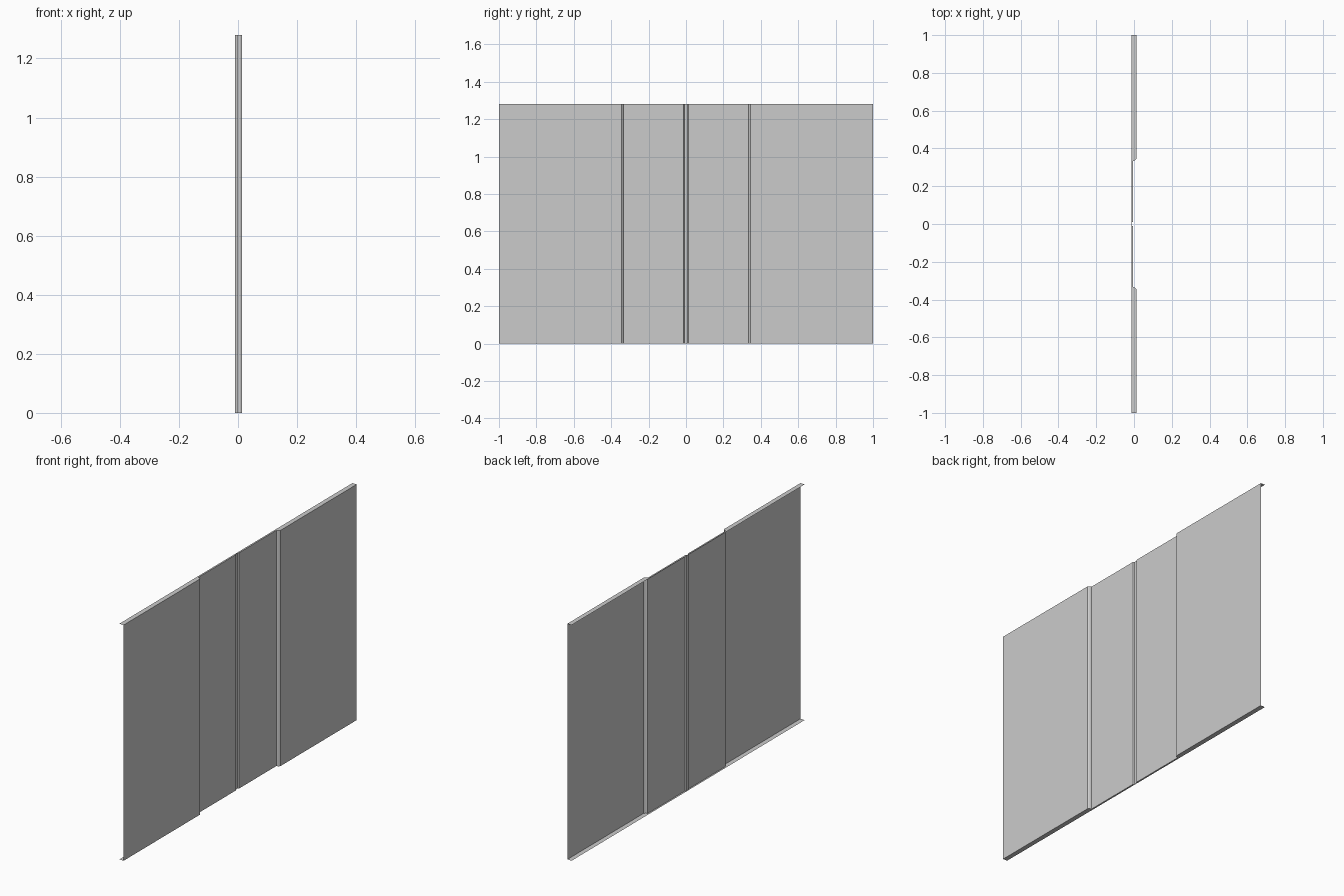
import bpy, bmesh

if "Cube" in bpy.data.objects:
    bpy.data.objects.remove(bpy.data.objects["Cube"])

HEIGHT = 1.28
BACK = -0.013

# Half profile as (x, y): outer panel, bevelled step, recessed panel, centre groove
half = [(0.013, 1.0), (0.013, 0.345), (0.006, 0.337), (-0.004, 0.334),
        (-0.004, 0.013), (-0.010, 0.009)]
profile = [(x, -y) for x, y in half] + half[::-1]

bm = bmesh.new()


def row(points, z):
    return [bm.verts.new((x, y, z)) for x, y in points]


def strip(a, b):
    for i in range(len(a) - 1):
        bm.faces.new((a[i], a[i + 1], b[i + 1], b[i]))


# Front skin with top and bottom return flanges; back and ends stay open
back_line = [(BACK, y) for x, y in profile]
bottom_back, bottom = row(back_line, 0), row(profile, 0)
top, top_back = row(profile, HEIGHT), row(back_line, HEIGHT)
strip(bottom_back, bottom)
strip(bottom, top)
strip(top, top_back)

mesh = bpy.data.meshes.new("wall_panel")
bm.to_mesh(mesh)
bm.free()
panel = bpy.data.objects.new("wall_panel", mesh)
bpy.context.collection.objects.link(panel)
